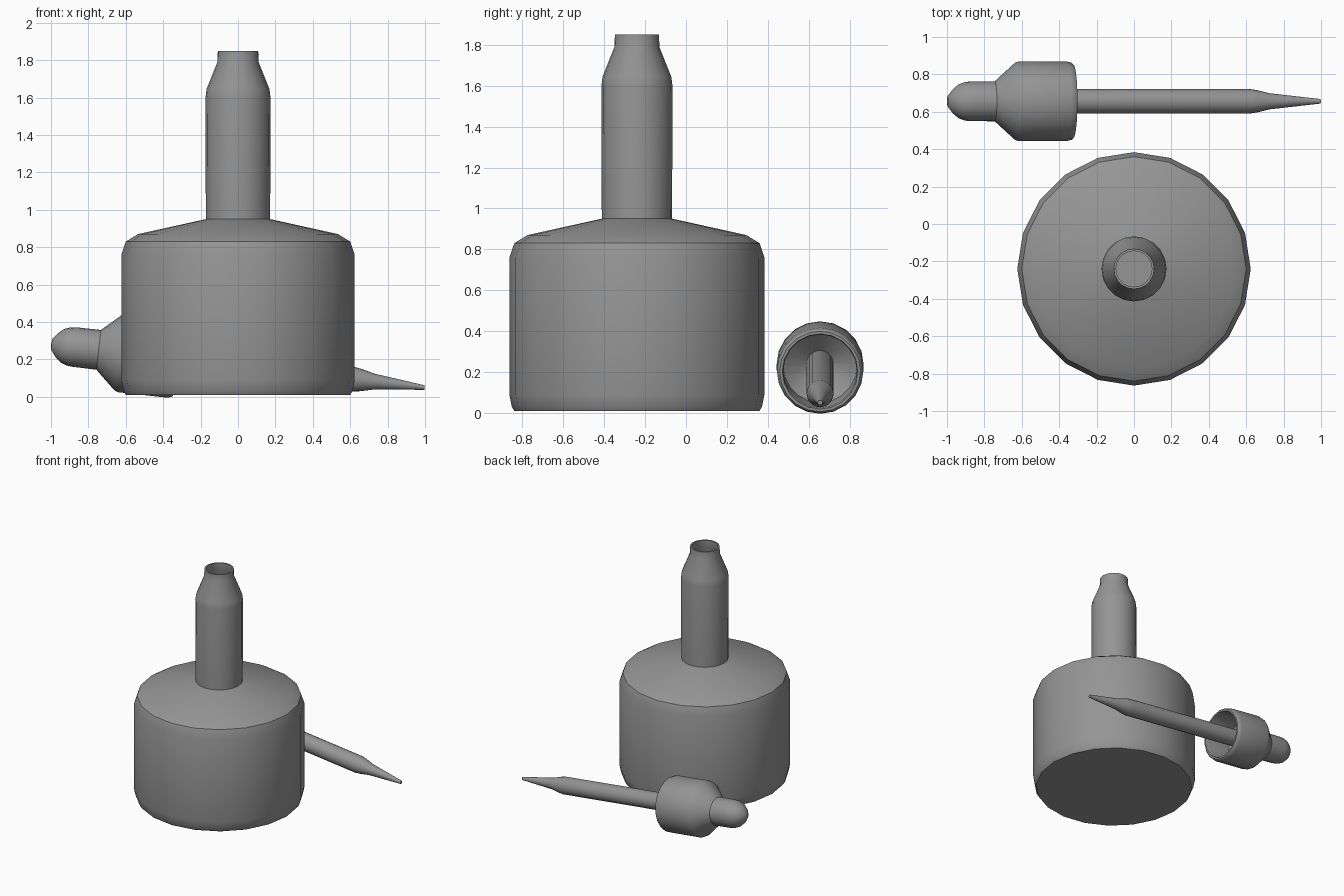
import bpy
import bmesh
from math import radians, cos, sin, tau

cube = bpy.data.objects.get("Cube")
if cube:
    bpy.data.objects.remove(cube)

grey = bpy.data.materials.new("plain grey")
grey.use_nodes = True
grey.diffuse_color = (0.3, 0.3, 0.3, 1)
grey.node_tree.nodes["Principled BSDF"].inputs["Base Color"].default_value = (0.3, 0.3, 0.3, 1)


def lathe(name, profile, location, tilt=0, sides=20, angle=32):
    """Turn (radius, height) points around the local z axis."""
    bm = bmesh.new()
    rings = []
    for r, h in profile:
        count = sides if r > 0 else 1
        rings.append([bm.verts.new((r * cos(tau * i / sides), r * sin(tau * i / sides), h))
                      for i in range(count)])
    for a, b in zip(rings, rings[1:]):
        for i in range(sides):
            j = (i + 1) % sides
            corners = [a[i % len(a)], a[j % len(a)], b[j % len(b)], b[i % len(b)]]
            bm.faces.new(list(dict.fromkeys(corners)))
    bmesh.ops.recalc_face_normals(bm, faces=bm.faces)
    mesh = bpy.data.meshes.new(name)
    bm.to_mesh(mesh)
    bm.free()
    mesh.materials.append(grey)
    ob = bpy.data.objects.new(name, mesh)
    bpy.context.collection.objects.link(ob)
    ob.location = location
    ob.rotation_euler.y = tilt
    bpy.ops.object.select_all(action="DESELECT")
    ob.select_set(True)
    bpy.context.view_layer.objects.active = ob
    bpy.ops.object.shade_smooth_by_angle(angle=radians(angle))
    return ob


# Bottle: hollow body, sloping shoulder and tall neck
outer = [(0, 0.01), (0.6, 0.01), (0.612, 0.03), (0.624, 0.09), (0.624, 0.76),
         (0.6, 0.83), (0.535, 0.87), (0.172, 0.95), (0.174, 1.6), (0.168, 1.645),
         (0.11, 1.79), (0.108, 1.85)]
wall = 0.012
inner = [(max(r - wall, 0), h + (wall if h < 0.1 else -wall if 0.8 < h < 1 else 0))
         for r, h in reversed(outer)]
lathe("bottle", outer + inner, (0, -0.24, 0))

# Dropper parts share one tilted axis lying behind the bottle
axis = dict(location=(0, 0.656, 0.165), tilt=radians(96.6))

lathe("dropper_bulb", [(0, -1.006), (0.028, -1.003), (0.065, -0.975), (0.09, -0.945),
                       (0.103, -0.91), (0.106, -0.88), (0.107, -0.74)], angle=40, **axis)

lathe("dropper_cap", [(0.06, -0.75), (0.107, -0.75), (0.207, -0.64), (0.213, -0.62),
                      (0.212, -0.36), (0.206, -0.335), (0.198, -0.327), (0.185, -0.327),
                      (0.18, -0.345), (0.18, -0.56), (0.06, -0.66)], **axis)

lathe("dropper_tube", [(0.066, -0.7), (0.066, 0.62), (0.06, 0.66), (0.043, 0.73),
                       (0.012, 1.004), (0, 1.004)], **axis)
